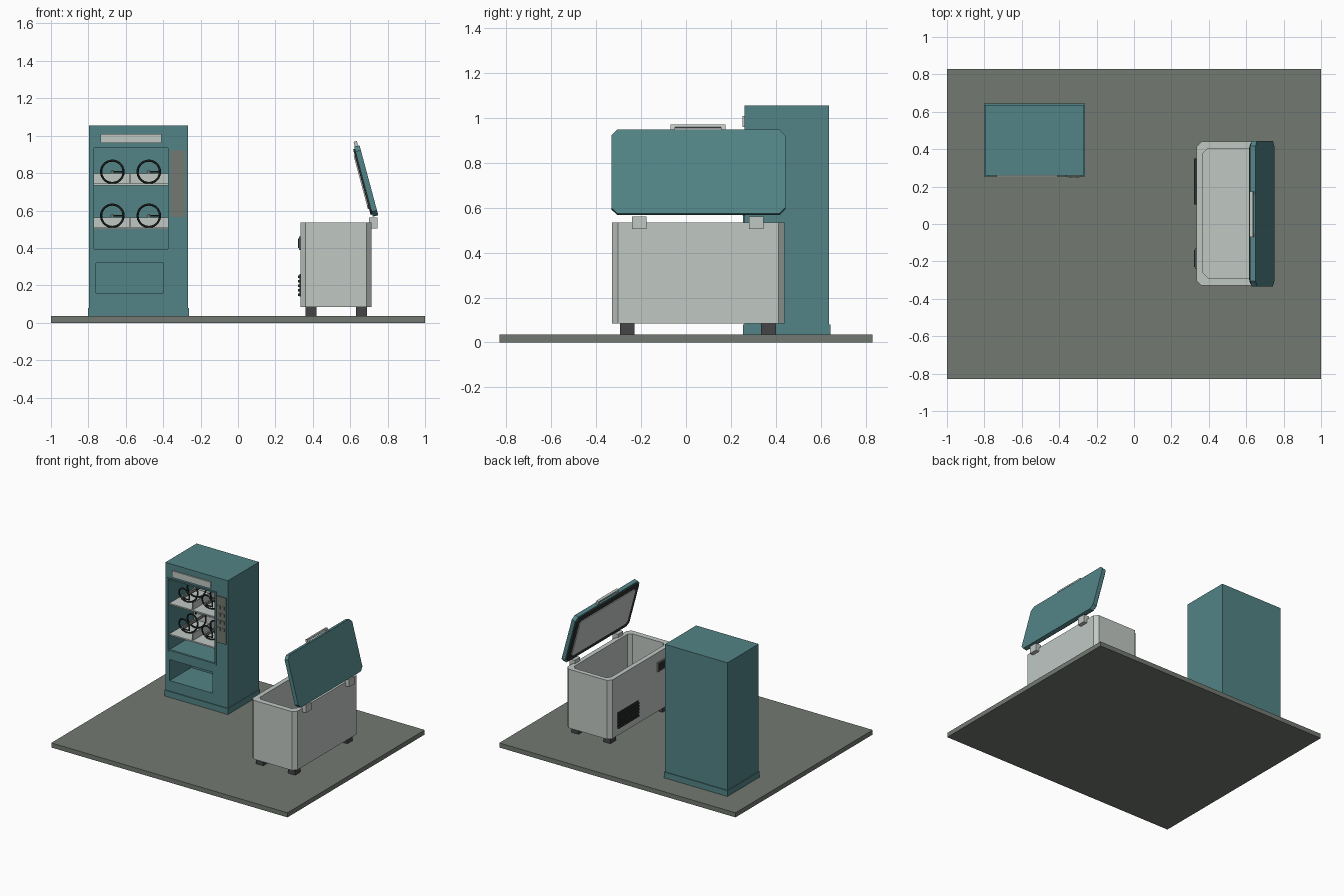
import bpy, bmesh, math
from mathutils import Matrix, Vector

if "Cube" in bpy.data.objects:
    bpy.data.objects.remove(bpy.data.objects["Cube"])


def material(name, rgb):
    m = bpy.data.materials.new(name)
    m.use_nodes = True
    m.diffuse_color = (*rgb, 1)
    m.node_tree.nodes["Principled BSDF"].inputs["Base Color"].default_value = (*rgb, 1)
    return m


TEAL = material("teal paint", (0.085, 0.23, 0.24))
WHITE = material("pale grey enamel", (0.53, 0.58, 0.55))
GREY = material("concrete grey", (0.17, 0.19, 0.165))
RUBBER = material("dark rubber", (0.06, 0.06, 0.065))
BLACK = material("black metal", (0.025, 0.028, 0.027))


def prism(name, x, y, z, mat, chamfer=0, matrix=Matrix()):
    """Box between the x, y and z ranges, with optional chamfered upright corners."""
    (x0, x1), (y0, y1), (z0, z1) = x, y, z
    c = chamfer
    if c:
        outline = [(x0 + c, y0), (x1 - c, y0), (x1, y0 + c), (x1, y1 - c),
                   (x1 - c, y1), (x0 + c, y1), (x0, y1 - c), (x0, y0 + c)]
    else:
        outline = [(x0, y0), (x1, y0), (x1, y1), (x0, y1)]
    bm = bmesh.new()
    base = bm.faces.new([bm.verts.new((px, py, z0)) for px, py in outline])
    top = bmesh.ops.extrude_face_region(bm, geom=[base])["geom"]
    bmesh.ops.translate(bm, vec=(0, 0, z1 - z0),
                        verts=[v for v in top if isinstance(v, bmesh.types.BMVert)])
    bmesh.ops.recalc_face_normals(bm, faces=bm.faces)
    mesh = bpy.data.meshes.new(name)
    bm.to_mesh(mesh)
    bm.free()
    mesh.materials.append(mat)
    ob = bpy.data.objects.new(name, mesh)
    ob.matrix_world = matrix
    bpy.context.collection.objects.link(ob)
    return ob


def cut(ob, cutter):
    """Hollow out one object with another, then drop the cutter."""
    mod = ob.modifiers.new("recess", 'BOOLEAN')
    mod.operation, mod.solver, mod.object = 'DIFFERENCE', 'EXACT', cutter
    bpy.context.view_layer.objects.active = ob
    bpy.ops.object.modifier_apply(modifier=mod.name)
    bpy.data.objects.remove(cutter)


def wire(name, points, radius, mat):
    """Round wire along a path, turned into a smooth mesh."""
    cu = bpy.data.curves.new(name, 'CURVE')
    cu.dimensions = '3D'
    cu.bevel_depth, cu.bevel_resolution, cu.use_fill_caps = radius, 1, True
    sp = cu.splines.new('POLY')
    sp.points.add(len(points) - 1)
    for p, co in zip(sp.points, points):
        p.co = (*co, 1)
    cu.materials.append(mat)
    ob = bpy.data.objects.new(name, cu)
    bpy.context.collection.objects.link(ob)
    bpy.ops.object.select_all(action='DESELECT')
    ob.select_set(True)
    bpy.context.view_layer.objects.active = ob
    bpy.ops.object.convert(target='MESH')
    bpy.ops.object.shade_smooth_by_angle()


# Floor
prism("floor_slab", (-1, 1), (-0.83, 0.83), (0, 0.035), GREY)

# Vending cabinet with display and pickup recesses
FRONT = 0.26
cabinet = prism("cabinet", (-0.797, -0.268), (FRONT, 0.637), (0.035, 1.055), TEAL)
cut(cabinet, prism("display_cutter", (-0.77, -0.375), (0.2, 0.58), (0.39, 0.94), TEAL))
cut(cabinet, prism("pickup_cutter", (-0.76, -0.397), (0.2, 0.52), (0.16, 0.32), TEAL))
prism("cabinet_plinth", (-0.801, -0.263), (0.253, 0.643), (0.035, 0.08), TEAL)

# Display frame
for side, x in (("left", -0.371), ("right", -0.776)):
    prism(f"frame_{side}", (x - 0.004, x + 0.006), (0.253, 0.27), (0.38, 0.945), TEAL)
for part, z in (("top", 0.935), ("bottom", 0.385)):
    prism(f"frame_{part}", (-0.775, -0.37), (0.253, 0.27), (z, z + 0.01), TEAL)

# Header panel and control panel with buttons
prism("header_panel", (-0.735, -0.41), (0.251, 0.265), (0.96, 1.01), WHITE)
prism("control_panel", (-0.36, -0.28), (0.252, 0.265), (0.565, 0.92), GREY)
for row in range(4):
    for col in range(2):
        x, z = -0.35 + 0.033 * col, 0.66 + 0.055 * row
        prism("control_button", (x, x + 0.025), (0.249, 0.255), (z, z + 0.025), GREY)

# Shelves with divider, rear lip and product coils
for z in (0.5, 0.735):
    prism("shelf", (-0.772, -0.373), (0.27, 0.58), (z, z + 0.01), WHITE)
    prism("shelf_rear_lip", (-0.772, -0.373), (0.565, 0.58), (z, z + 0.063), WHITE)
    prism("shelf_divider", (-0.58, -0.574), (0.275, 0.57), (z, z + 0.063), WHITE)
    for x in (-0.672, -0.477):
        r, turns, steps = 0.06, 2.5, 24
        cz = z + 0.072
        path = [(x, 0.285, cz)]
        for i in range(int(turns * steps) + 1):
            a = math.tau * i / steps
            path.append((x + r * math.cos(a), 0.285 + 0.1 * i / steps, cz + r * math.sin(a)))
        wire("product_coil", path, 0.006, BLACK)
        wire("coil_axle", [(x, 0.28, cz), (x, 0.57, cz)], 0.01, GREY)

# Chest freezer tub and feet
tub = prism("freezer_tub", (0.335, 0.715), (-0.33, 0.44), (0.085, 0.535), WHITE, 0.027)
cut(tub, prism("tub_cutter", (0.37, 0.68), (-0.288, 0.405), (0.14, 0.7), WHITE, 0.025))
for x in (0.36, 0.63):
    for y in (-0.295, 0.335):
        prism("freezer_foot", (x, x + 0.06), (y, y + 0.065), (0.035, 0.085), RUBBER)

# Vent grille and thermostat on the freezer's face
prism("vent_plate", (0.33, 0.34), (0.105, 0.35), (0.14, 0.26), BLACK)
for i in range(5):
    z = 0.143 + 0.024 * i
    prism("vent_slat", (0.32, 0.332), (0.105, 0.35), (z, z + 0.014), BLACK)
prism("thermostat_panel", (0.325, 0.338), (-0.24, -0.13), (0.39, 0.46), GREY)
prism("thermostat_display", (0.322, 0.33), (-0.23, -0.14), (0.4, 0.45), BLACK)

# Hinges
for y in (-0.24, 0.28):
    prism("hinge", (0.7, 0.745), (y, y + 0.065), (0.505, 0.562), WHITE)

# Open lid: local x runs up the lid, local z points into the tub side
tilt = math.radians(15)
up = Vector((-math.sin(tilt), 0, math.cos(tilt)))
inward = Vector((-math.cos(tilt), 0, -math.sin(tilt)))
lid = Matrix((up, (0, 1, 0), inward)).transposed().to_4x4()
lid.translation = (0.75, 0.055, 0.575)
prism("lid_shell", (0, 0.387), (-0.388, 0.388), (0, 0.03), TEAL, 0.027, lid)
prism("lid_gasket", (0.012, 0.375), (-0.375, 0.375), (0.029, 0.039), BLACK, 0.025, lid)
prism("lid_liner", (0.045, 0.342), (-0.34, 0.34), (0.038, 0.045), WHITE, 0.02, lid)

# Lid handle
prism("handle_bar", (0.4, 0.413), (-0.125, 0.12), (0.008, 0.026), WHITE, 0, lid)
for y in (-0.125, 0.1):
    prism("handle_post", (0.38, 0.401), (y, y + 0.02), (0.008, 0.026), WHITE, 0, lid)
